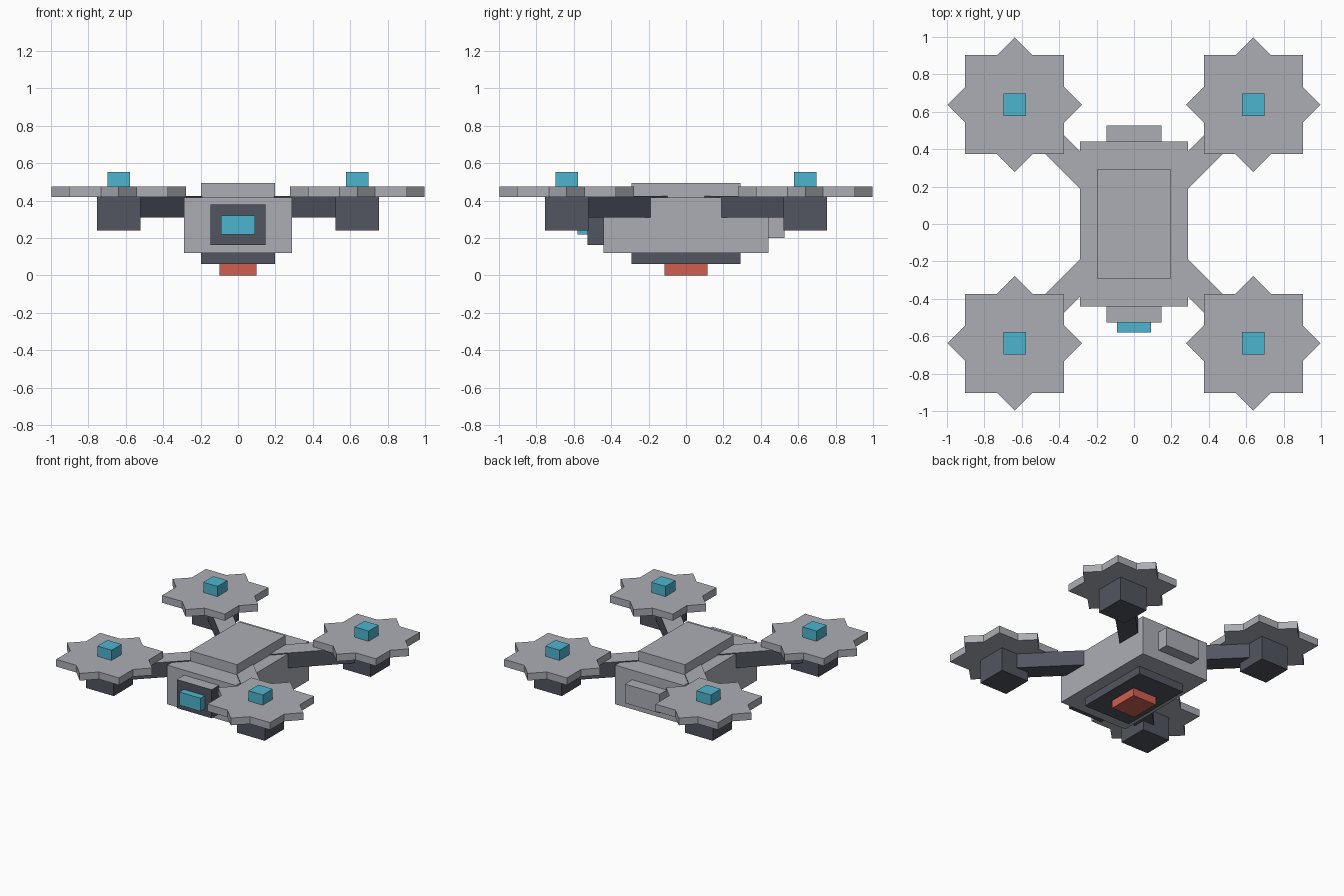
import bpy
import bmesh
from math import pi
from mathutils import Matrix, Vector

default = bpy.data.objects.get("Cube")
if default:
    bpy.data.objects.remove(default, do_unlink=True)


def make_material(name, color):
    mat = bpy.data.materials.new(name)
    mat.use_nodes = True
    mat.diffuse_color = (*color, 1)
    mat.node_tree.nodes["Principled BSDF"].inputs["Base Color"].default_value = (*color, 1)
    return mat


grey = make_material("light grey", (0.41, 0.42, 0.46))
dark = make_material("dark slate", (0.084, 0.091, 0.119))
cyan = make_material("cyan", (0.076, 0.46, 0.62))
red = make_material("red", (0.63, 0.114, 0.084))


def finish(name, bm, mat, top=None):
    """Turn a bmesh into an object; upward faces may take a second colour."""
    bmesh.ops.recalc_face_normals(bm, faces=bm.faces)
    mesh = bpy.data.meshes.new(name)
    mesh.materials.append(mat)
    if top:
        mesh.materials.append(top)
        for face in bm.faces:
            face.material_index = int(face.normal.z > 0.9)
    bm.to_mesh(mesh)
    bm.free()
    obj = bpy.data.objects.new(name, mesh)
    bpy.context.collection.objects.link(obj)
    return obj


def box(name, low, high, mat, top=None, turn=0):
    low, high = Vector(low), Vector(high)
    bm = bmesh.new()
    bmesh.ops.create_cube(bm, size=1)
    bmesh.ops.scale(bm, vec=high - low, verts=bm.verts)
    bmesh.ops.translate(bm, vec=(low + high) / 2, verts=bm.verts)
    bmesh.ops.rotate(bm, matrix=Matrix.Rotation(turn, 3, "Z"), verts=bm.verts)
    return finish(name, bm, mat, top)


def star_rotor(name, x, y, bottom, top):
    """Eight-pointed plate: a square merged with a diamond."""
    half, tip = 0.265, 0.36
    notch = tip - half
    quarter = [(tip, 0), (half, notch), (half, half), (notch, half)]
    bm = bmesh.new()
    verts = []
    for i in range(4):
        spin = Matrix.Rotation(i * pi / 2, 3, "Z")
        for px, py in quarter:
            verts.append(bm.verts.new(Vector((x, y, bottom)) + spin @ Vector((px, py, 0))))
    base = bm.faces.new(verts)
    result = bmesh.ops.extrude_face_region(bm, geom=[base], use_keep_orig=True)
    raised = [v for v in result["geom"] if isinstance(v, bmesh.types.BMVert)]
    bmesh.ops.translate(bm, vec=(0, 0, top - bottom), verts=raised)
    return finish(name, bm, grey)


# Body
box("body", (-0.29, -0.44, 0.12), (0.29, 0.44, 0.418), grey)
box("top_cover", (-0.197, -0.292, 0.41), (0.197, 0.292, 0.495), grey)
box("belly_plate", (-0.197, -0.292, 0.06), (0.197, 0.292, 0.12), dark)
box("belly_light", (-0.1, -0.115, 0), (0.1, 0.115, 0.06), red)
box("back_hatch", (-0.147, 0.44, 0.2), (0.147, 0.527, 0.345), grey)

# Camera
box("camera_housing", (-0.147, -0.527, 0.162), (0.147, -0.44, 0.38), dark, grey)
box("camera_lens", (-0.09, -0.58, 0.22), (0.09, -0.527, 0.32), cyan)

# Arms, motors and rotors at the four corners
REACH = 0.638
corners = [("back_left", 1, 1), ("back_right", -1, 1),
           ("front_right", -1, -1), ("front_left", 1, -1)]
for i, (place, sx, sy) in enumerate(corners):
    x, y = sx * REACH, sy * REACH

    def block(name, half, bottom, top, mat, cap=None):
        box(f"{place}_{name}", (x - half, y - half, bottom), (x + half, y + half, top), mat, cap)

    box(f"{place}_arm", (0.2, -0.07, 0.31), (0.86, 0.07, 0.425), dark, grey,
        turn=pi / 4 + i * pi / 2)
    block("motor", 0.117, 0.24, 0.42, dark, grey)
    star_rotor(f"{place}_rotor", x, y, 0.42, 0.475)
    block("rotor_cap", 0.06, 0.475, 0.553, cyan)
